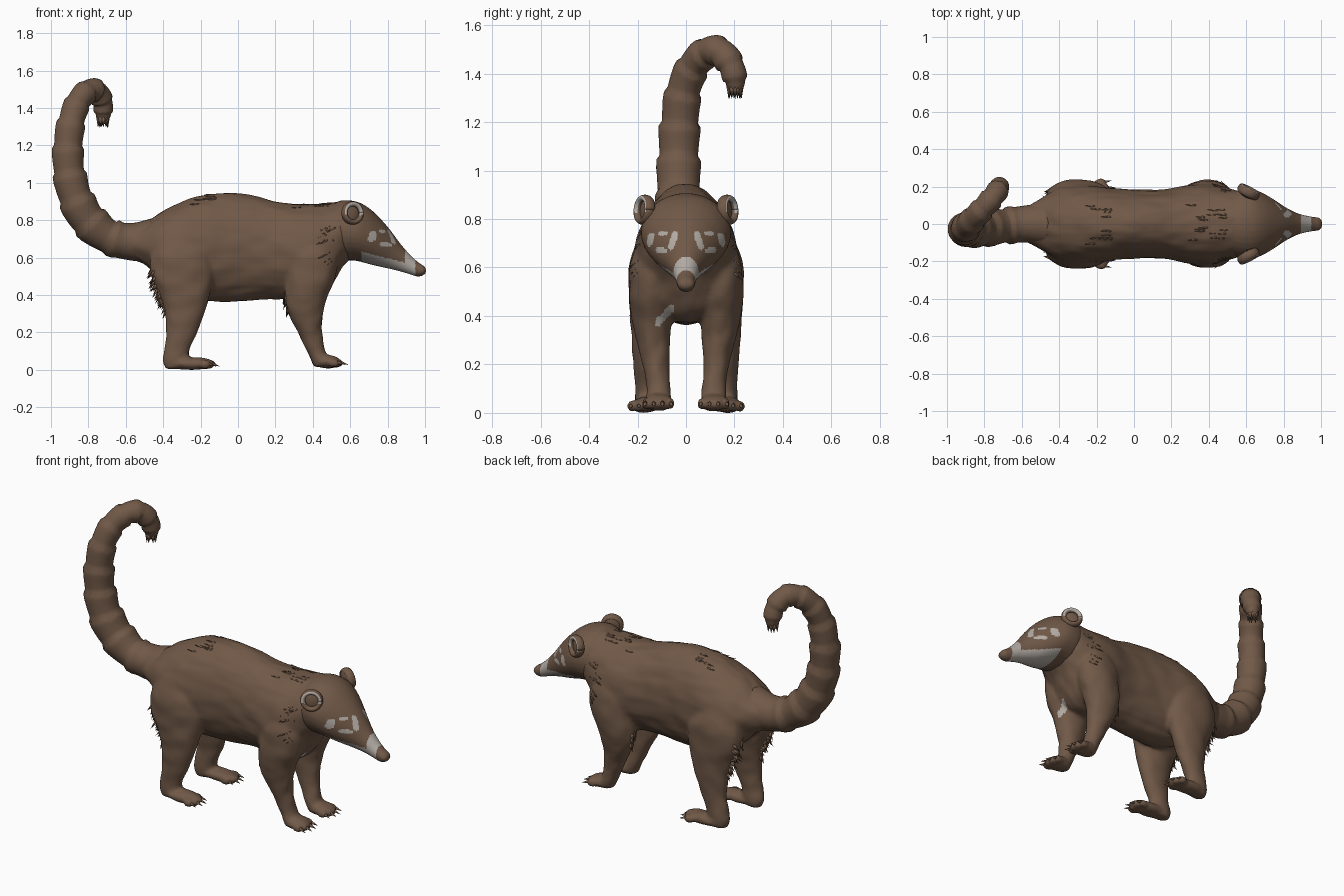
import bpy, bmesh, math, random
from mathutils import Vector, Matrix, noise
from mathutils.bvhtree import BVHTree

if "Cube" in bpy.data.objects:
    bpy.data.objects.remove(bpy.data.objects["Cube"])

random.seed(4)


def material(name, rgb):
    m = bpy.data.materials.new(name)
    m.diffuse_color = (*rgb, 1)
    m.use_nodes = True
    m.node_tree.nodes["Principled BSDF"].inputs["Base Color"].default_value = m.diffuse_color
    return m


BROWN = material("brown fur", (0.165, 0.100, 0.064))
PALE = material("pale markings", (0.46, 0.42, 0.38))


def spline(rows, n):
    """Catmull-Rom through rows of numbers, n steps per span."""
    out = []
    for i in range(len(rows) - 1):
        a, b, c, d = (rows[max(0, min(len(rows) - 1, i + k))] for k in (-1, 0, 1, 2))
        for j in range(n):
            t = j / n
            out.append([0.5 * (2*q + (r-p)*t + (2*p-5*q+4*r-s)*t*t + (3*q-p-3*r+s)*t**3)
                        for p, q, r, s in zip(a, b, c, d)])
    return out + [list(rows[-1])]


def loft(bm, rings, seg=32):
    """Skin rings given as (centre, half-axis u, half-axis v)."""
    loops = [[bm.verts.new(c + u * math.cos(2*math.pi*k/seg) + v * math.sin(2*math.pi*k/seg))
              for k in range(seg)] for c, u, v in rings]
    for a, b in zip(loops, loops[1:]):
        for k in range(seg):
            bm.faces.new((a[k], a[(k+1) % seg], b[(k+1) % seg], b[k]))
    bm.faces.new(loops[0])
    bm.faces.new(loops[-1])
    return loops


def loft_x(bm, rows):
    """Rows: x, top z, bottom z, half width."""
    loft(bm, [(Vector((x, 0, (t+b)/2)), Vector((0, w, 0)), Vector((0, 0, (t-b)/2)))
              for x, t, b, w in spline(rows, 4)])


def loft_z(bm, rows, side):
    """Rows: z, centre x, centre y, radius x, radius y."""
    loft(bm, [(Vector((x, y*side, z)), Vector((rx, 0, 0)), Vector((0, ry, 0)))
              for z, x, y, rx, ry in spline(rows, 4)])


def ball(bm, c, r, rot=Matrix()):
    bmesh.ops.create_uvsphere(bm, u_segments=16, v_segments=10, radius=1,
                              matrix=Matrix.Translation(c) @ rot.to_4x4() @ Matrix.Diagonal((*r, 1)))


def spike(bm, base, direction, length, radius):
    d = Vector(direction).normalized()
    m = Matrix.Translation(Vector(base) + d*length/2) @ d.to_track_quat('Z', 'Y').to_matrix().to_4x4()
    bmesh.ops.create_cone(bm, segments=6, radius1=radius, radius2=0, depth=length,
                          cap_ends=True, matrix=m)


def finish(bm, name, voxel=0, smooth=0):
    bmesh.ops.recalc_face_normals(bm, faces=bm.faces)
    me = bpy.data.meshes.new(name)
    bm.to_mesh(me)
    bm.free()
    ob = bpy.data.objects.new(name, me)
    bpy.context.collection.objects.link(ob)
    if voxel:
        r = ob.modifiers.new("fuse", 'REMESH')
        r.mode, r.voxel_size = 'VOXEL', voxel
        s = ob.modifiers.new("soften", 'SMOOTH')
        s.factor, s.iterations = 0.5, smooth
        dg = bpy.context.evaluated_depsgraph_get()
        me = bpy.data.meshes.new_from_object(ob.evaluated_get(dg))
        ob.modifiers.clear()
        ob.data = me
    me.materials.clear()
    me.materials.append(BROWN)
    me.materials.append(PALE)
    me.polygons.foreach_set("use_smooth", [True] * len(me.polygons))
    me.update()
    return ob


def paint(ob, rule):
    """Give the pale material to faces whose centre and normal satisfy the rule."""
    faces = ob.data.polygons
    faces.foreach_set("material_index", [int(rule(f.center, f.normal)) for f in faces])
    ob.data.update()


def near(px, pz, ax, az, bx, bz, r):
    """Is 2D point p within r of segment ab?"""
    dx, dz = bx - ax, bz - az
    t = max(0, min(1, ((px-ax)*dx + (pz-az)*dz) / (dx*dx + dz*dz)))
    return math.hypot(px - ax - dx*t, pz - az - dz*t) < r


# Torso, legs and paws fused into one body
bm, claws = bmesh.new(), bmesh.new()
loft_x(bm, [(-.60, .765, .60, .08), (-.5, .785, .56, .135), (-.4, .85, .47, .19), (-.3, .897, .40, .21),
            (-.2, .932, .37, .205), (-.05, .948, .363, .187), (.1, .928, .372, .183), (.2, .902, .377, .19),
            (.3, .888, .375, .212), (.4, .888, .375, .217), (.48, .893, .42, .20), (.56, .90, .55, .175),
            (.62, .885, .61, .14)])
FRONT = [(.74, .40, .12, .08, .07), (.62, .40, .138, .13, .09), (.5, .39, .142, .135, .094),
         (.4, .365, .14, .116, .086), (.3, .362, .135, .092, .07), (.2, .385, .123, .064, .054),
         (.1, .417, .115, .05, .05), (.05, .44, .115, .05, .052), (.015, .44, .115, .035, .04)]
HIND = [(.77, -.30, .12, .09, .06), (.62, -.30, .14, .165, .095), (.5, -.297, .15, .168, .086),
        (.4, -.285, .155, .135, .077), (.3, -.285, .16, .106, .064), (.2, -.30, .165, .082, .052),
        (.12, -.322, .165, .068, .047), (.05, -.335, .165, .066, .047), (.005, -.335, .165, .05, .04)]
for s in (1, -1):
    loft_z(bm, FRONT, s)
    loft_z(bm, HIND, s)
    ball(bm, (.475, .115*s, .044), (.075, .062, .036))
    ball(bm, (-.255, .17*s, .033), (.14, .055, .034))
    for k in range(4):
        o = k - 1.5
        for x, y, z in ((.532 - .008*o*o, .115 + .034*o, .036), (-.155 - .01*o*o, .178 + .031*o, .028)):
            ball(bm, (x, y*s, z), (.033, .019, .024))
            spike(claws, (x + .015, y*s, z + .004), (1, .12*o*s, -.3), .047, .011)
body = finish(bm, "body", .011, 5)
finish(claws, "claws")
verts = body.data.vertices
moved = []
for p, n in [(v.co.copy(), v.normal.copy()) for v in verts]:
    moved.extend(p + n * .005 * noise.noise(Vector((p.x*9, p.y*22, p.z*14))))
verts.foreach_set("co", moved)
paint(body, lambda c, n: c.x > .38 and n.x > .2 and near(c.y, c.z, -.115, .375, -.06, .43, .015))

# Head with long drooping snout, pale jaw, snout band and eye patches
bm = bmesh.new()
loft_x(bm, [(.48, .87, .63, .13), (.55, .905, .59, .178), (.63, .9, .583, .185), (.69, .872, .568, .165),
            (.75, .82, .553, .13), (.81, .752, .54, .09), (.87, .672, .525, .059), (.92, .615, .51, .045),
            (.96, .578, .498, .038), (.99, .558, .505, .034), (1.005, .542, .518, .018)])
for s in (1, -1):
    ball(bm, (.752, .095*s, .705), (.018, .016, .016))
head = finish(bm, "head", .008, 3)
PATCHES = [(.045, .737, .062, .685, .013), (.143, .73, .15, .70, .013),
           (.09, .668, .112, .672, .012), (.085, .742, .105, .74, .009)]


def head_pale(c, n):
    jaw = .66 < c.x < .945 and c.z < .622 - .25*(c.x - .7)
    band = .892 < c.x < .947
    return jaw or band or (c.x > .62 and any(near(abs(c.y), c.z, *p) for p in PATCHES))


paint(head, head_pale)

# Round cupped ears with a pale upper rim
for s, label in ((1, "left"), (-1, "right")):
    bm = bmesh.new()
    n = Vector((.45, .87*s, .1)).normalized()
    q = n.to_track_quat('Z', 'Y').to_matrix()
    c = Vector((.612, .172*s, .838))
    ball(bm, c - n*.012, (.052, .056, .02), q)
    rows = []
    for k in range(33):
        a = 2*math.pi*k/32
        d = q @ Vector((math.cos(a), math.sin(a), 0))
        rows.append((c + d*.049, d*.014, n*.024))
    loft(bm, rows, 12)
    ear = finish(bm, label + "_ear")
    paint(ear, lambda p, _: (p-c).dot(n) > .007 and .036 < (p-c).length < .06 and p.z > c.z - .01)

# Banded, curling tail: each band flares and ends in a ragged edge
PATH = [(-.45, 0, .69, .12), (-.57, 0, .685, .10), (-.69, -.01, .712, .094), (-.80, -.02, .80, .098),
        (-.868, -.03, .92, .092), (-.903, -.03, 1.06, .085), (-.908, -.025, 1.2, .08), (-.89, -.01, 1.33, .072),
        (-.855, .03, 1.43, .066), (-.805, .085, 1.487, .062), (-.757, .14, 1.49, .06),
        (-.725, .185, 1.435, .055), (-.72, .203, 1.37, .045), (-.725, .203, 1.315, .018)]
rows = spline(PATH, 6)
pts = [Vector(r[:3]) for r in rows]
rings, tangents = [], []
u = Vector((0, 1, 0))
for i, r in enumerate(rows):
    t = (pts[min(i+1, len(pts)-1)] - pts[max(i-1, 0)]).normalized()
    u = (u - t*u.dot(t)).normalized()
    rad = r[3] * ((.94, .96, .99, 1.02, 1.06, 1.07)[i % 6] if i > 9 else 1)
    rings.append((pts[i], u*rad, t.cross(u)*rad))
    tangents.append(t)
bm = bmesh.new()
loops = loft(bm, rings, 36)
for i, loop in enumerate(loops):
    if i > 9 and i % 6 >= 4 and i < len(loops) - 3:
        for k, v in enumerate(loop):
            v.co += tangents[i] * .012 * noise.noise(Vector((k*.7, i//6*3.1, 0)))
for k in range(9):
    a = k * 2.4
    o = Vector((math.cos(a), math.sin(a), 0)) * .022
    spike(bm, Vector((-.722, .203, 1.355)) + o, (o.x*4, o.y*4, -1), .06, .016)
finish(bm, "tail")

# Ragged fur tufts: thighs, elbows, neck ruff and back
bm = bmesh.new()
surface = BVHTree.FromPolygons([v.co.copy() for v in verts], [tuple(f.vertices) for f in body.data.polygons])


def tufts(count, lo, hi, direction, length, radius):
    for k in range(count):
        p = Vector([random.uniform(a, b) for a, b in zip(lo, hi)])
        for s in (1, -1):
            loc, nor, _, _ = surface.find_nearest(Vector((p.x, p.y*s, p.z)))
            d = Vector((direction[0], direction[1]*s, direction[2])).normalized()
            d = (d - nor*d.dot(nor) * .8).normalized() + nor*.22
            spike(bm, loc - nor*radius*.8, d, length*random.uniform(.7, 1.2), radius)


tufts(26, (-.50, .10, .29), (-.44, .21, .54), (-1, .1, -.7), .055, .011)
tufts(8, (.22, .12, .30), (.26, .18, .42), (-.6, 0, -1), .05, .010)
tufts(16, (.47, .22, .58), (.53, .26, .82), (-1, 0, -.5), .05, .009)
tufts(10, (-.22, .02, .95), (-.12, .16, .97), (-1, 0, -.1), .05, .008)
tufts(10, (.32, .02, .93), (.5, .14, .95), (-1, 0, -.1), .05, .008)
finish(bm, "fur_tufts")
